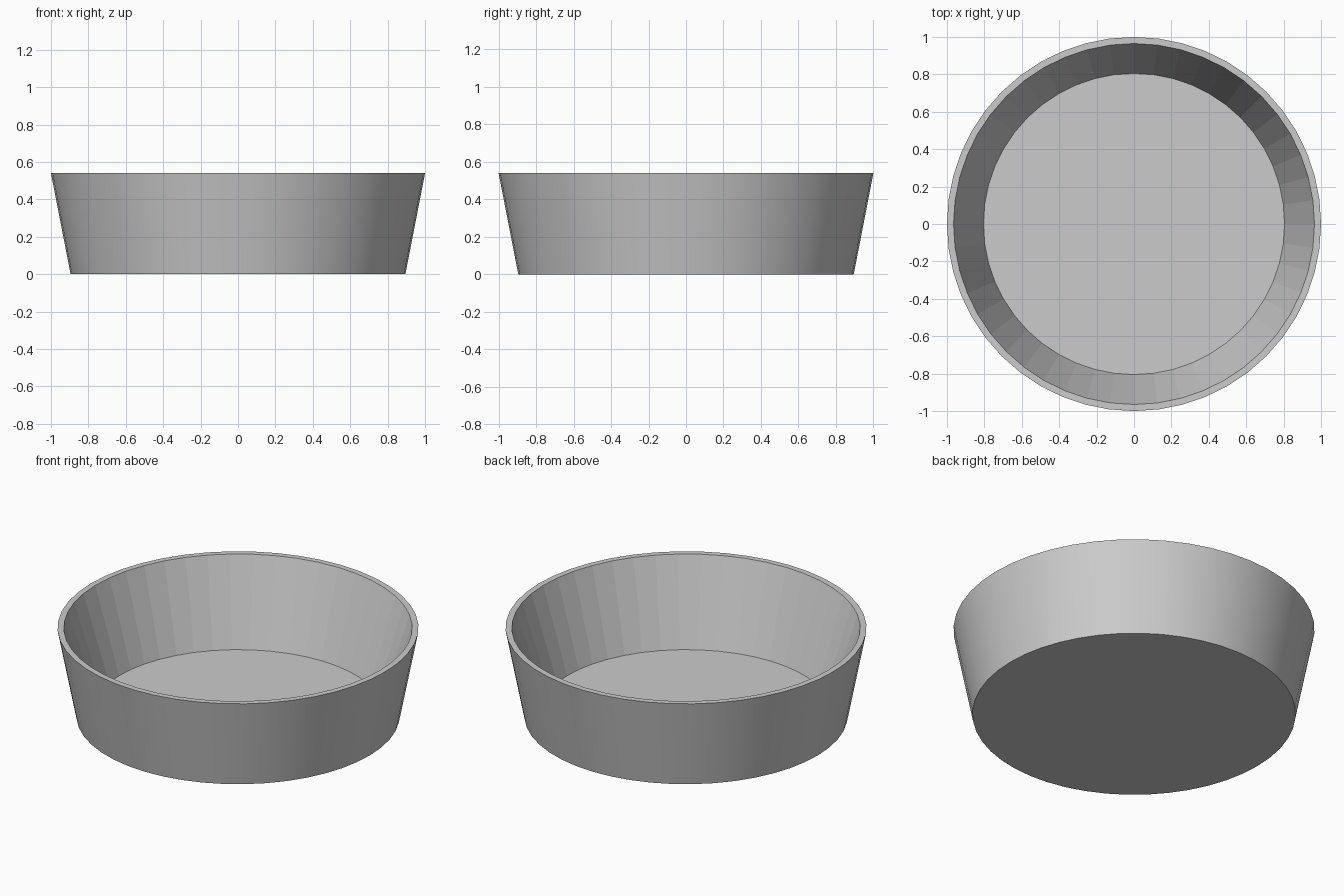
import bpy, bmesh
from math import cos, sin, tau

if "Cube" in bpy.data.objects:
    bpy.data.objects.remove(bpy.data.objects["Cube"])

SIDES = 48
# (radius, height) from outer base, up over the rim, down to the inner floor
PROFILE = [(0.895, 0.0), (1.0, 0.54), (0.965, 0.54), (0.805, 0.03)]

bm = bmesh.new()
rings = [[bm.verts.new((r * cos(tau * i / SIDES), r * sin(tau * i / SIDES), z))
          for i in range(SIDES)] for r, z in PROFILE]

# outer wall (smooth), flat rim, faceted inner wall
for k, (a, b) in enumerate(zip(rings, rings[1:])):
    for i in range(SIDES):
        j = (i + 1) % SIDES
        face = bm.faces.new((a[i], a[j], b[j], b[i]))
        face.smooth = (k == 0)

# underside and inner floor
bm.faces.new(rings[0][::-1])
bm.faces.new(rings[-1])

# keep rim and base edges crisp
for e in bm.edges:
    e.smooth = e.calc_face_angle(0) < 0.5

mesh = bpy.data.meshes.new("bowl")
bm.to_mesh(mesh)
bm.free()
bowl = bpy.data.objects.new("bowl", mesh)
bpy.context.collection.objects.link(bowl)
